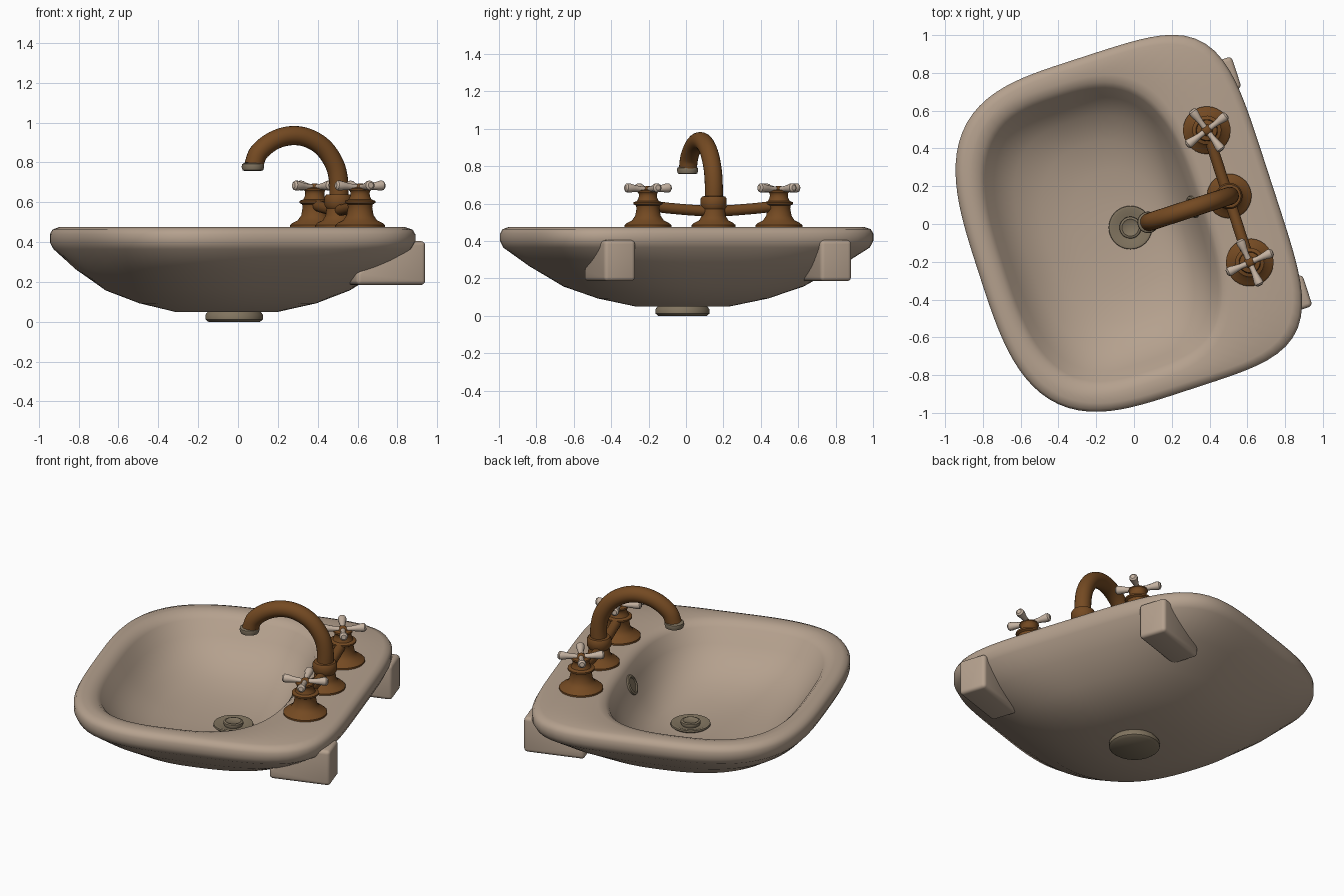
import bpy, bmesh, math
from mathutils import Matrix, Vector

if "Cube" in bpy.data.objects:
    bpy.data.objects.remove(bpy.data.objects["Cube"], do_unlink=True)

# The basin is turned on its axis; parts are built square-on (x to the taps) and then turned
TURN = Matrix.Rotation(math.radians(18), 4, 'Z')


def material(name, colour):
    m = bpy.data.materials.new(name)
    m.use_nodes = True
    rgba = (*colour, 1)
    m.diffuse_color = rgba
    m.node_tree.nodes["Principled BSDF"].inputs["Base Color"].default_value = rgba
    return m


CERAMIC = material("beige_ceramic", (0.46, 0.355, 0.27))
BRONZE = material("brown_bronze", (0.175, 0.068, 0.016))
PORCELAIN = material("pale_porcelain", (0.56, 0.45, 0.36))
METAL = material("dull_metal", (0.22, 0.175, 0.115))


def finish(name, bm, mat, place=Matrix(), angle=40):
    bmesh.ops.recalc_face_normals(bm, faces=bm.faces)
    mesh = bpy.data.meshes.new(name)
    bm.to_mesh(mesh)
    bm.free()
    mesh.transform(TURN @ place)
    mesh.materials.append(mat)
    ob = bpy.data.objects.new(name, mesh)
    bpy.context.collection.objects.link(ob)
    bpy.ops.object.select_all(action='DESELECT')
    ob.select_set(True)
    bpy.context.view_layer.objects.active = ob
    bpy.ops.object.shade_smooth_by_angle(angle=math.radians(angle))


def loft(name, rings, mat, place=Matrix(), angle=40):
    """Skin a list of equal-length rings and cap both ends."""
    bm = bmesh.new()
    loops = [[bm.verts.new(p) for p in ring] for ring in rings]
    n = len(loops[0])
    for a, b in zip(loops, loops[1:]):
        for i in range(n):
            j = (i + 1) % n
            bm.faces.new((a[i], a[j], b[j], b[i]))
    bm.faces.new(loops[0])
    bm.faces.new(loops[-1])
    finish(name, bm, mat, place, angle)


def circle(r, z, n):
    return [(r * math.cos(t), r * math.sin(t), z)
            for t in (math.tau * i / n for i in range(n))]


def lathe(name, profile, mat, place=Matrix(), n=32):
    loft(name, [circle(r, z, n) for r, z in profile], mat, place)


def tube(name, points, radius, mat, place, n=20, steps=6):
    """Round tube along a smooth path lying in a vertical plane."""
    pts = [Vector(p) for p in points]
    ext = [2 * pts[0] - pts[1]] + pts + [2 * pts[-1] - pts[-2]]
    path = []
    for a, b, c, d in zip(ext, ext[1:], ext[2:], ext[3:]):
        for k in range(steps):
            t = k / steps
            path.append(0.5 * (2 * b + (c - a) * t + (2 * a - 5 * b + 4 * c - d) * t * t
                               + (3 * b - a - 3 * c + d) * t ** 3))
    path.append(pts[-1])
    chord = max((p - pts[0] for p in pts), key=lambda v: v.xy.length)
    side = Vector((-chord.y, chord.x, 0)).normalized()
    rings = []
    for i, p in enumerate(path):
        tangent = (path[min(i + 1, len(path) - 1)] - path[max(i - 1, 0)]).normalized()
        up = tangent.cross(side)
        rings.append([p + radius * (side * math.cos(t) + up * math.sin(t))
                      for t in (math.tau * k / n for k in range(n))])
    loft(name, rings, mat, place)


def rounded_ring(z, front, back, half, n_front, n_back, n=112):
    """Superellipse outline with its own squareness at front and back."""
    centre, length = (front + back) / 2, (back - front) / 2
    ring = []
    for i in range(n):
        t = math.tau * i / n
        c, s = math.cos(t), math.sin(t)
        e = n_back if c > 0 else n_front
        r = (abs(c / length) ** e + abs(s / half) ** e) ** (-1 / e)
        ring.append((centre + r * c, r * s, z))
    return ring


# Basin: underside, rolled rim, deck, then the inside of the bowl
basin = [
    (0.05, -0.32, 0.20, 0.25, 2, 2),
    (0.093, -0.49, 0.38, 0.45, 2.2, 2.3),
    (0.157, -0.64, 0.52, 0.62, 2.5, 2.8),
    (0.265, -0.765, 0.655, 0.785, 2.9, 3.6),
    (0.365, -0.845, 0.745, 0.91, 3.3, 4.6),
    (0.40, -0.862, 0.76, 0.925, 3.3, 4.7),
    (0.44, -0.862, 0.76, 0.925, 3.3, 4.7),
    (0.463, -0.85, 0.748, 0.913, 3.3, 4.7),
    (0.475, -0.82, 0.718, 0.883, 3.3, 4.6),
    (0.475, -0.785, 0.42, 0.825, 3.1, 3.1),
    (0.465, -0.75, 0.385, 0.79, 3, 3),
    (0.44, -0.725, 0.363, 0.762, 3, 3),
    (0.36, -0.68, 0.33, 0.71, 3, 3),
    (0.27, -0.59, 0.285, 0.62, 2.7, 2.7),
    (0.205, -0.47, 0.23, 0.48, 2.4, 2.4),
    (0.17, -0.32, 0.17, 0.32, 2.2, 2.2),
    (0.152, -0.14, 0.10, 0.12, 2, 2),
]
loft("basin", [rounded_ring(*row) for row in basin], CERAMIC, angle=50)

# Wall brackets under the back edge
for side, label in ((1, "left"), (-1, "right")):
    bm = bmesh.new()
    profile = ((0.40, 0.185), (0.765, 0.185), (0.765, 0.405), (0.61, 0.405), (0.40, 0.25))
    ends = [[bm.verts.new((x, side * y - 0.01, z)) for x, z in profile] for y in (0.52, 0.695)]
    bm.faces.new(ends[0])
    bm.faces.new(ends[1])
    for i in range(len(profile)):
        j = (i + 1) % len(profile)
        bm.faces.new((ends[0][i], ends[0][j], ends[1][j], ends[1][i]))
    bmesh.ops.recalc_face_normals(bm, faces=bm.faces)
    bmesh.ops.bevel(bm, geom=bm.edges[:], offset=0.022, segments=4, profile=0.5,
                    affect='EDGES', clamp_overlap=True)
    finish(label + "_bracket", bm, CERAMIC)

# Drain: fitting below, dished ring and plug inside
at_drain = Matrix.Translation((-0.024, -0.012, 0))
lathe("drain_fitting", [(0.13, 0), (0.145, 0.012), (0.145, 0.035), (0.13, 0.055)], METAL, at_drain)
lathe("drain_ring", [(0.10, 0.148), (0.115, 0.161), (0.113, 0.170), (0.10, 0.172), (0.07, 0.160)],
      METAL, at_drain, 40)
lathe("drain_plug", [(0.05, 0.153), (0.058, 0.173), (0.056, 0.182), (0.045, 0.186), (0.04, 0.182)],
      METAL, at_drain)

# Overflow on the back wall of the bowl
at_overflow = Matrix.Translation((0.327, -0.01, 0.36)) @ Matrix.Rotation(math.radians(-66), 4, 'Y')
lathe("overflow_ring", [(0.06, -0.008), (0.06, 0.008), (0.053, 0.012), (0.045, 0.012), (0.04, 0.006)],
      METAL, at_overflow)

# Spout
FAUCET = Matrix.Translation((0.52, -0.015, 0))
TAP_Y = 0.368
lathe("spout_base", [(0.118, 0.47), (0.118, 0.485), (0.105, 0.497), (0.078, 0.51), (0.064, 0.535),
                     (0.06, 0.57), (0.07, 0.585), (0.07, 0.625), (0.062, 0.638), (0.05, 0.64)],
      BRONZE, FAUCET @ Matrix.Translation((0.005, 0, 0)))
spout_path = ((0.007, 0.60), (0.007, 0.70), (-0.015, 0.79), (-0.075, 0.875), (-0.16, 0.924),
              (-0.25, 0.934), (-0.34, 0.908), (-0.415, 0.85), (-0.442, 0.785))
tube("spout", [(x, 0, z) for x, z in spout_path], 0.048, BRONZE, FAUCET)
lathe("spout_nozzle", [(0.04, -0.02), (0.052, -0.016), (0.057, 0), (0.055, 0.014), (0.046, 0.02)],
      METAL, FAUCET @ Matrix.Translation((-0.446, 0, 0.777)))

# Bowed pipe joining the taps to the spout
tube("cross_pipe", [(0, y * TAP_Y, z) for y, z in
                    ((-1, 0.59), (-0.6, 0.573), (0, 0.56), (0.6, 0.573), (1, 0.59))],
     0.029, BRONZE, FAUCET, 16)

# Taps with four-armed handles
body = [(0.126, 0.47), (0.126, 0.485), (0.113, 0.496), (0.085, 0.51), (0.068, 0.535), (0.061, 0.575),
        (0.064, 0.59), (0.077, 0.597), (0.077, 0.607), (0.058, 0.614), (0.05, 0.63), (0.048, 0.645),
        (0.05, 0.655), (0.056, 0.662), (0.054, 0.67), (0.03, 0.675), (0.02, 0.69), (0.012, 0.694)]
arm = [(0.015, 0), (0.015, 0.05), (0.019, 0.08), (0.025, 0.11), (0.024, 0.125), (0.014, 0.134)]
for side, label, spin in ((1, "left", 19), (-1, "right", 6)):
    at_tap = FAUCET @ Matrix.Translation((0, side * TAP_Y, 0))
    lathe(label + "_tap_body", body, BRONZE, at_tap)
    for k in range(4):
        pose = (at_tap @ Matrix.Translation((0, 0, 0.674))
                @ Matrix.Rotation(math.radians(spin + 90 * k), 4, 'Z')
                @ Matrix.Rotation(math.radians(85), 4, 'Y'))
        lathe(f"{label}_handle_arm_{k + 1}", arm, PORCELAIN, pose, 14)
